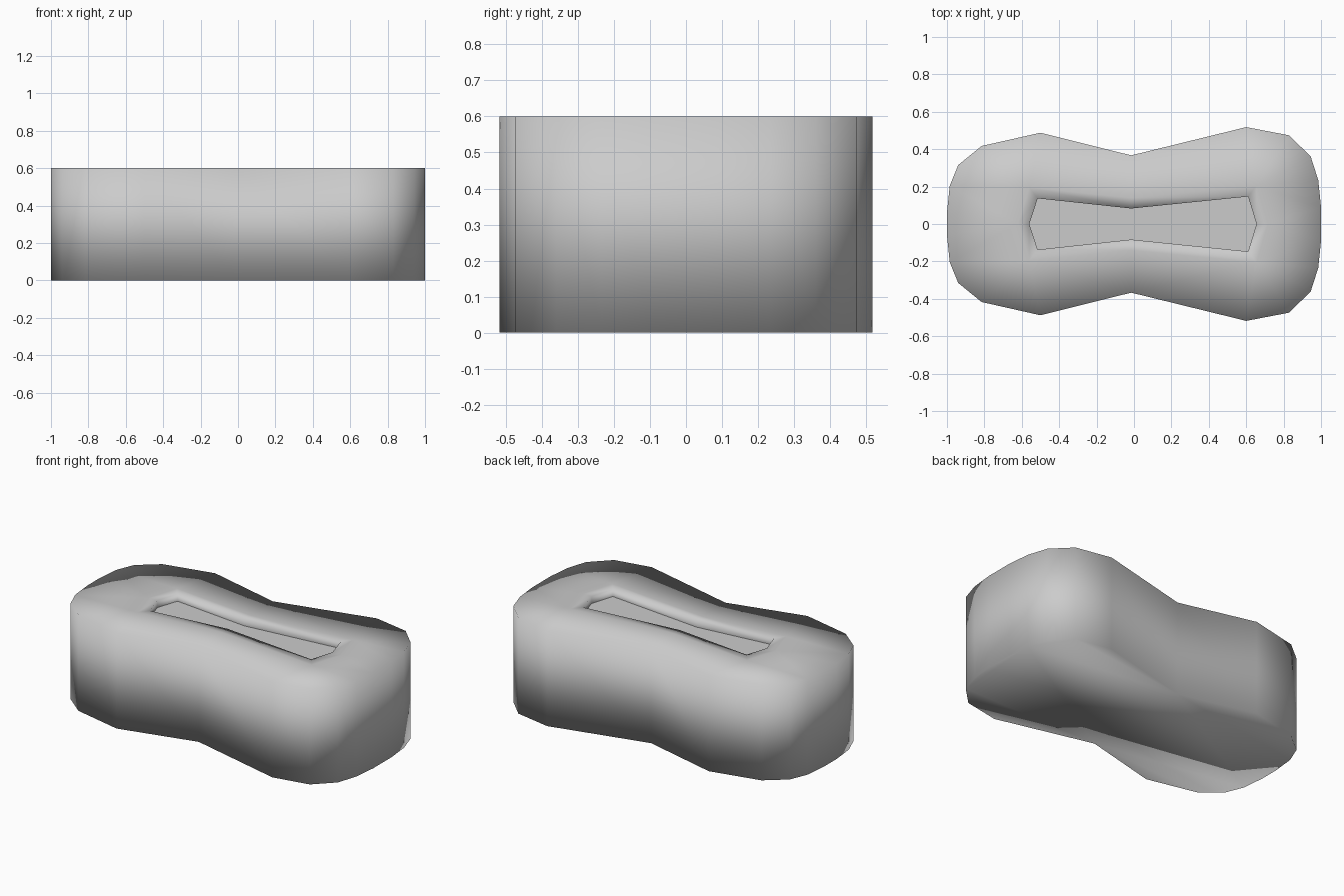
import bpy, bmesh

if "Cube" in bpy.data.objects:
    bpy.data.objects.remove(bpy.data.objects["Cube"])

H, DEPTH = 0.60, 0.045

# Upper halves of the outlines, left to right; mirrored across y = 0
outer_half = [(-1.0, 0.06), (-0.985, 0.205), (-0.94, 0.315), (-0.815, 0.417), (-0.5, 0.488),
              (-0.015, 0.367), (0.6, 0.518), (0.83, 0.474), (0.945, 0.36), (0.985, 0.235), (1.0, 0.09)]
slot_half = [(-0.56, 0), (-0.515, 0.137), (-0.015, 0.083), (0.61, 0.147), (0.655, 0)]
rim_half = [(-0.62, 0), (-0.56, 0.195), (-0.015, 0.14), (0.655, 0.205), (0.715, 0)]


def full(half):
    return half + [(x, -y) for x, y in reversed(half) if y > 0]


def ring(bm, pts, z):
    return [bm.verts.new((x, y, z)) for x, y in pts]


def loop_edges(bm, vs):
    out = []
    for a, b in zip(vs, vs[1:] + vs[:1]):
        out.append(bm.edges.get((a, b)) or bm.edges.new((a, b)))
    return out


def walls(bm, lo, hi):
    n = len(lo)
    for i in range(n):
        j = (i + 1) % n
        bm.faces.new((lo[i], lo[j], hi[j], hi[i]))


def finish(bm, name):
    me = bpy.data.meshes.new(name)
    bm.to_mesh(me)
    bm.free()
    me.shade_smooth()
    ob = bpy.data.objects.new(name, me)
    bpy.context.collection.objects.link(ob)
    return ob


outer, slot, rim = full(outer_half), full(slot_half), full(rim_half)

# Body: bottom, side wall, top around the slot, slot wall
bm = bmesh.new()
base = ring(bm, outer, 0)
top = ring(bm, outer, H)
mid = ring(bm, rim, H)
lip = ring(bm, slot, H)
deep = ring(bm, slot, H - DEPTH)
bm.faces.new(base)
walls(bm, base, top)
bmesh.ops.triangle_fill(bm, use_beauty=True, use_dissolve=False,
                        edges=loop_edges(bm, top) + loop_edges(bm, mid), normal=(0, 0, 1))
walls(bm, mid, lip)
walls(bm, lip, deep)
bmesh.ops.recalc_face_normals(bm, faces=bm.faces[:])
# Make sure the whole shell faces outward
if min(bm.faces, key=lambda f: f.calc_center_median().z).normal.z > 0:
    bmesh.ops.reverse_faces(bm, faces=bm.faces[:])
finish(bm, "body")

# Flat floor of the slot
bm = bmesh.new()
floor = bm.faces.new(ring(bm, slot, H - DEPTH))
floor.normal_update()
if floor.normal.z < 0:
    floor.normal_flip()
finish(bm, "slot_floor")
